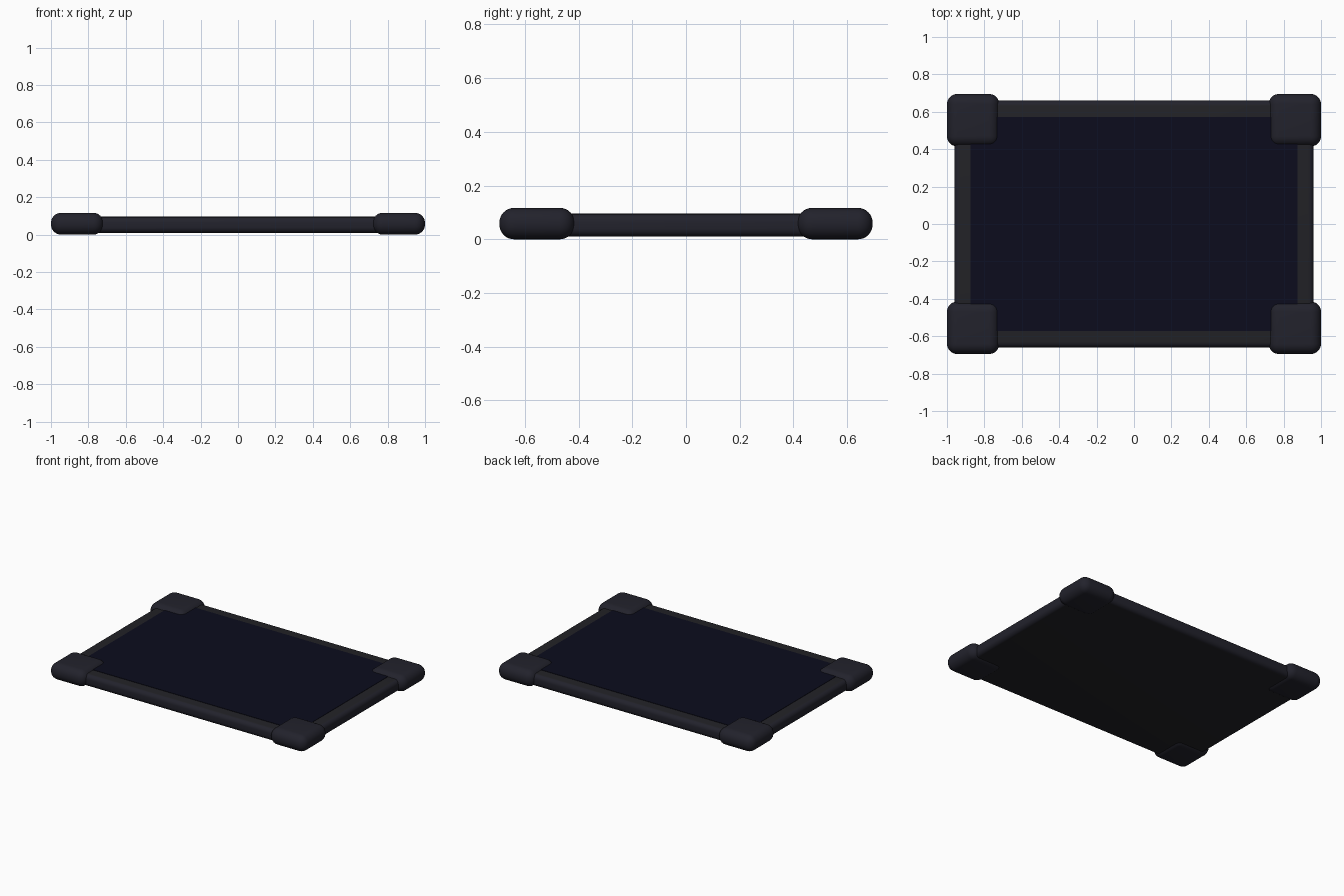
import bpy
import math

cube = bpy.data.objects.get("Cube")
if cube:
    bpy.data.objects.remove(cube, do_unlink=True)


def material(name, rgb):
    mat = bpy.data.materials.new(name)
    mat.use_nodes = True
    mat.diffuse_color = (*rgb, 1)
    bsdf = next(n for n in mat.node_tree.nodes if n.type == "BSDF_PRINCIPLED")
    bsdf.inputs["Base Color"].default_value = (*rgb, 1)
    return mat


rubber = material("blue_black_rubber", (0.016, 0.016, 0.025))
shell = material("charcoal_plastic", (0.016, 0.016, 0.020))
glass = material("dark_navy_glass", (0.0035, 0.0037, 0.0125))


def box(name, low, high, mats, bevel=0, segments=6):
    """Box between two corners, with optional rounded edges."""
    centre = [(a + b) / 2 for a, b in zip(low, high)]
    bpy.ops.mesh.primitive_cube_add(size=1, location=centre)
    obj = bpy.context.object
    obj.name = name
    obj.scale = [b - a for a, b in zip(low, high)]
    bpy.ops.object.transform_apply(location=False, rotation=False, scale=True)
    for mat in mats:
        obj.data.materials.append(mat)
    if bevel:
        mod = obj.modifiers.new("rounding", "BEVEL")
        mod.width = bevel
        mod.segments = segments
        bpy.ops.object.modifier_apply(modifier=mod.name)
        bpy.ops.object.shade_smooth_by_angle(angle=math.radians(40))
    return obj


# Slab body: rubber sides, plastic on the flat top and back
body = box("tablet_body", (-0.96, -0.66, 0.01), (0.96, 0.66, 0.094),
           [rubber, shell], bevel=0.03)
for face in body.data.polygons:
    face.material_index = int(abs(face.normal.z) > 0.95)

# Display glass, just proud of the bezel
box("screen", (-0.873, -0.573, 0.09), (0.873, 0.573, 0.0965), [glass])

# Rounded bumpers on the four corners
for side, sx in (("left", 1), ("right", -1)):
    for end, sy in (("front", -1), ("back", 1)):
        xs = sorted((sx * 0.72, sx))
        ys = sorted((sy * 0.415, sy * 0.695))
        box(f"corner_bumper_{end}_{side}", (xs[0], ys[0], 0),
            (xs[1], ys[1], 0.117), [rubber], bevel=0.055, segments=8)
